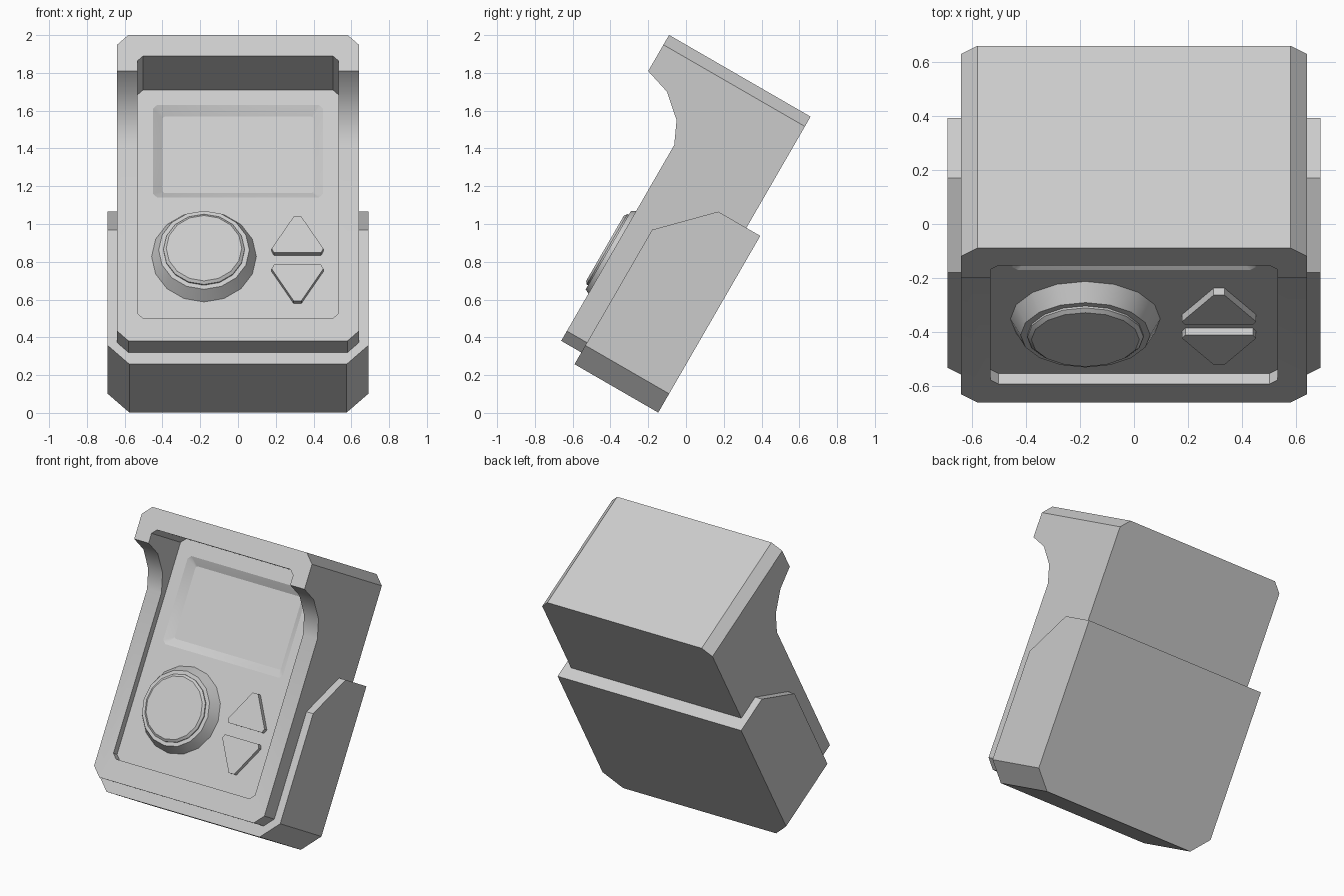
import bpy, bmesh, math

cube = bpy.data.objects.get("Cube")
if cube:
    bpy.data.objects.remove(cube, do_unlink=True)

# Local axes: x across, y into the device, z up its leaning face
LEAN = math.radians(-30)

grey = bpy.data.materials.new("light grey")
grey.use_nodes = True
grey.diffuse_color = (0.6, 0.6, 0.6, 1)
grey.node_tree.nodes["Principled BSDF"].inputs["Base Color"].default_value = (0.6, 0.6, 0.6, 1)


def finish(name, bm):
    bmesh.ops.recalc_face_normals(bm, faces=bm.faces)
    mesh = bpy.data.meshes.new(name)
    bm.to_mesh(mesh)
    bm.free()
    mesh.materials.append(grey)
    obj = bpy.data.objects.new(name, mesh)
    obj.rotation_euler.x = LEAN
    bpy.context.collection.objects.link(obj)
    return obj


def loft(name, rings):
    """Join outlines in x, z placed at successive depths."""
    bm = bmesh.new()
    loops = [[bm.verts.new((x, depth, z)) for x, z in pts] for pts, depth in rings]
    n = len(loops[0])
    for a, b in zip(loops, loops[1:]):
        for i in range(n):
            j = (i + 1) % n
            bm.faces.new((a[i], a[j], b[j], b[i]))
    bm.faces.new(loops[0])
    bm.faces.new(loops[-1])
    return finish(name, bm)


def side_block(name, profile, half_width, chamfer, both_ends):
    """Extrude a side profile (depth, z) across x and chamfer its end corners."""
    bm = bmesh.new()
    left = bm.faces.new([bm.verts.new((-half_width, d, z)) for d, z in profile])
    moved = bmesh.ops.extrude_face_region(bm, geom=[left])["geom"]
    bmesh.ops.translate(bm, vec=(2 * half_width, 0, 0),
                        verts=[v for v in moved if isinstance(v, bmesh.types.BMVert)])
    bmesh.ops.recalc_face_normals(bm, faces=bm.faces)
    heights = [z for d, z in profile]
    ends = [min(heights)] + ([max(heights)] if both_ends else [])
    corners = [e for e in bm.edges
               if e.verts[0].co.x == e.verts[1].co.x
               and any(all(abs(v.co.z - h) < 1e-4 for v in e.verts) for h in ends)]
    bmesh.ops.bevel(bm, geom=corners, offset=chamfer, segments=1, affect='EDGES')
    return finish(name, bm)


def cut_rect(half, low, high, c):
    """Rectangle outline with clipped corners."""
    return [(-half + c, low), (half - c, low), (half, low + c), (half, high - c),
            (half - c, high), (-half + c, high), (-half, high - c), (-half, low + c)]


def circle(cx, cz, r, n=16):
    return [(cx + r * math.cos(math.tau * i / n), cz + r * math.sin(math.tau * i / n))
            for i in range(n)]


def carve(target, cutter):
    cutter.hide_render = True
    mod = target.modifiers.new("cut", 'BOOLEAN')
    mod.operation = 'DIFFERENCE'
    mod.solver = 'EXACT'
    mod.object = cutter
    bpy.context.view_layer.objects.active = target
    bpy.ops.object.modifier_apply(modifier=mod.name)
    bpy.data.objects.remove(cutter, do_unlink=True)


PANEL = -0.718

# Main body with the overhanging hood
body = side_block("body", [(-0.763, 0), (-0.213, 0), (-0.213, 1.688), (-1.078, 1.688),
                           (-1.078, 1.467), (-0.937, 1.422), (-0.818, 1.317),
                           (-0.763, 1.197)], 0.64, 0.06, True)

# Sunken control panel and sloped screen recess
panel_outline = cut_rect(0.532, 0.137, 1.56, 0.03)
carve(body, loft("panel_cutter", [(panel_outline, PANEL), (panel_outline, -1.3)]))
carve(body, loft("screen_cutter", [
    (cut_rect(0.463, 0.889, 1.481, 0.025), PANEL - 0.01),
    (cut_rect(0.40, 0.952, 1.418, 0.01), PANEL + 0.038)]))

# Rear sleeve wrapped around the lower body
sleeve = side_block("rear_sleeve", [(-0.64, -0.072), (-0.128, -0.072), (-0.128, 1.008),
                                    (-0.385, 1.008), (-0.64, 0.75)], 0.69, 0.115, False)

# Round dial: tapered collar and raised cap
DX, DZ = -0.18, 0.541
collar = loft("dial_collar", [(circle(DX, DZ, 0.28), PANEL + 0.005),
                              (circle(DX, DZ, 0.24), -0.787)])
cap = loft("dial_cap", [(circle(DX, DZ, 0.215), -0.78),
                        (circle(DX, DZ, 0.215), -0.795),
                        (circle(DX, DZ, 0.2), -0.807)])

# Pair of triangular buttons
parts = [body, sleeve, collar, cap]
tri = [(-0.125, 0.037), (0.125, 0.037), (0.137, 0.062), (0.02, 0.258),
       (-0.02, 0.258), (-0.137, 0.062)]
for name, s in (("up_button", 1), ("down_button", -1)):
    outline = [(0.315 + x, 0.511 + s * z) for x, z in tri]
    parts.append(loft(name, [(outline, PANEL + 0.005), (outline, PANEL - 0.03)]))

for obj in parts:
    bpy.ops.object.select_all(action='DESELECT')
    obj.select_set(True)
    bpy.context.view_layer.objects.active = obj
    bpy.ops.object.shade_smooth_by_angle(angle=math.radians(30))
